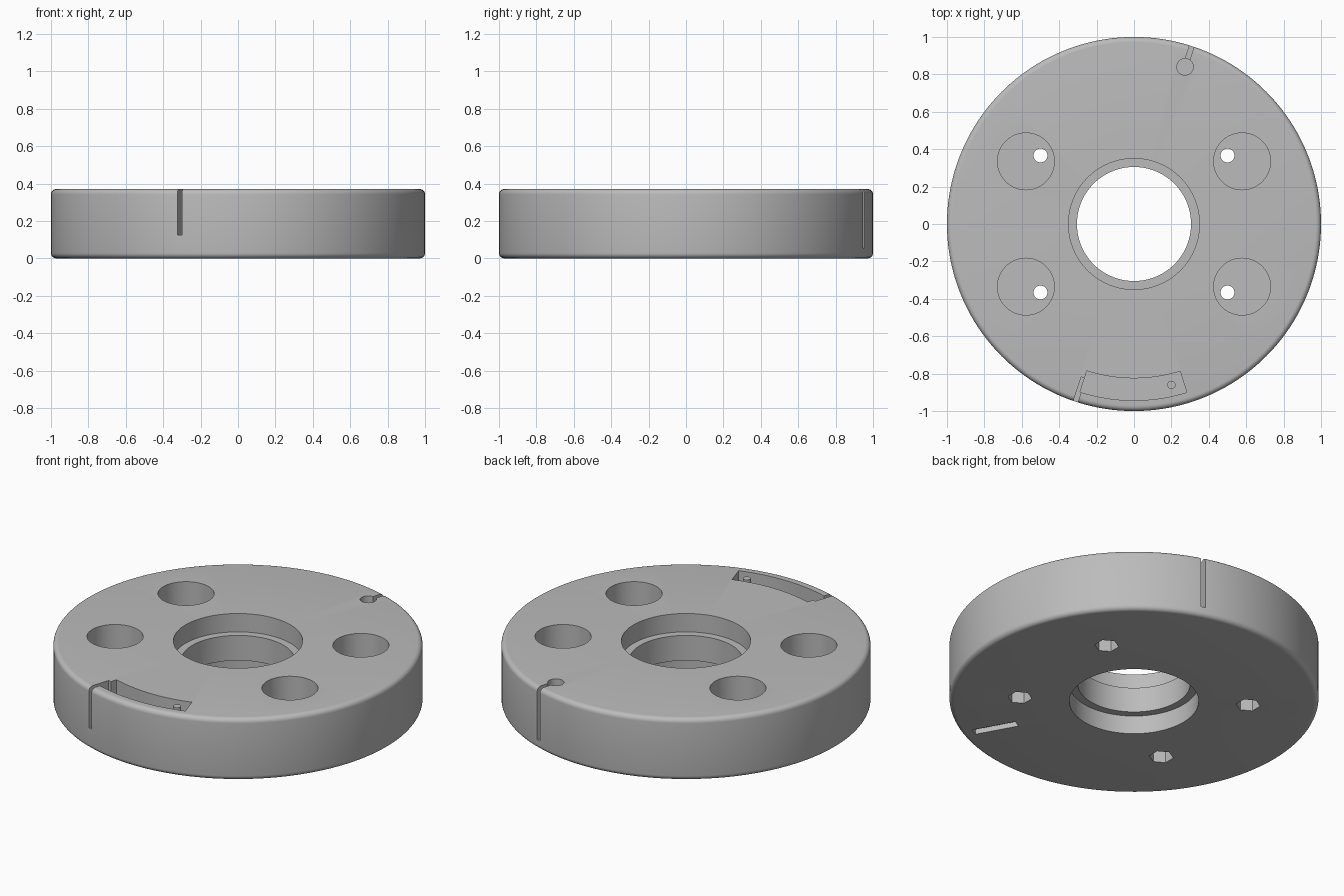
import bpy, bmesh, math
from mathutils import Vector

cube = bpy.data.objects.get("Cube")
if cube:
    bpy.data.objects.remove(cube, do_unlink=True)

HEIGHT = 0.37
TOP = HEIGHT + 0.1
SEGMENTS = 160

grey = bpy.data.materials.new("plain grey")
grey.use_nodes = True
colour = (0.5, 0.5, 0.5, 1)
grey.diffuse_color = colour
grey.node_tree.nodes["Principled BSDF"].inputs["Base Color"].default_value = colour


def make_object(name, bm):
    bmesh.ops.recalc_face_normals(bm, faces=bm.faces)
    mesh = bpy.data.meshes.new(name)
    bm.to_mesh(mesh)
    bm.free()
    mesh.materials.append(grey)
    obj = bpy.data.objects.new(name, mesh)
    bpy.context.collection.objects.link(obj)
    return obj


def prism(name, outline, low, high):
    """Extrude a flat outline from one height to another."""
    bm = bmesh.new()
    face = bm.faces.new([bm.verts.new((x, y, low)) for x, y in outline])
    made = bmesh.ops.extrude_face_region(bm, geom=[face])["geom"]
    verts = [v for v in made if isinstance(v, bmesh.types.BMVert)]
    bmesh.ops.translate(bm, verts=verts, vec=(0, 0, high - low))
    return make_object(name, bm)


def polar(radius, degrees):
    a = math.radians(degrees)
    return Vector((radius * math.cos(a), radius * math.sin(a)))


def polygon(centre, radius, sides, turn=0):
    return [Vector(centre) + polar(radius, turn + 360 * i / sides) for i in range(sides)]


def radial_bar(degrees, inner, outer, width):
    side = polar(width / 2, degrees + 90)
    a, b = polar(inner, degrees), polar(outer, degrees)
    return [a - side, b - side, b + side, a + side]


def arc_band(start, end, inner, outer, steps=24):
    angles = [start + (end - start) * i / steps for i in range(steps + 1)]
    return [polar(outer, a) for a in angles] + [polar(inner, a) for a in reversed(angles)]


# Turned ring: rounded rim, bore with a central lip between two recesses
ROUND = 0.028
profile = [(0.35, 0), (0.35, 0.11), (0.305, 0.11),
           (0.305, 0.26), (0.35, 0.26), (0.35, HEIGHT)]
for z, start in ((HEIGHT - ROUND, 90), (ROUND, 0)):
    for i in range(7):
        profile.append(tuple(Vector((1 - ROUND, z)) + polar(ROUND, start - 15 * i)))

bm = bmesh.new()
loops = []
for s in range(SEGMENTS):
    loops.append([bm.verts.new((*polar(r, 360 * s / SEGMENTS), z)) for r, z in profile])
for s in range(SEGMENTS):
    a, b = loops[s], loops[(s + 1) % SEGMENTS]
    for i in range(len(profile)):
        j = (i + 1) % len(profile)
        bm.faces.new((a[i], a[j], b[j], b[i]))
ring = make_object("ring_body", bm)

# Four round wells, each with an off-centre bolt hole and a hexagonal nut recess
cutters = []
for sx in (-1, 1):
    for sy in (-1, 1):
        well = (0.578 * sx, 0.335 * sy)
        bolt = (0.5 * sx, 0.366 * sy)
        cutters += [
            prism("well_cutter", polygon(well, 0.152, 64), 0.12, TOP),
            prism("bolt_cutter", polygon(bolt, 0.037, 32), -0.1, 0.2),
            prism("nut_cutter", polygon(bolt, 0.066, 6, 30), -0.1, 0.08),
        ]

# Curved pocket with its wire slot, back hole with its slot, underside slot
cutters += [
    prism("pocket_cutter", arc_band(-107.8, -72.6, 0.825, 0.943), 0.11, TOP),
    prism("front_slot_cutter", radial_bar(-108.2, 0.865, 1.1, 0.025), 0.125, TOP),
    prism("back_hole_cutter", polygon(polar(0.883, 72), 0.044, 40), 0.045, TOP),
    prism("back_slot_cutter", radial_bar(72, 0.88, 1.1, 0.025), 0.055, TOP),
    prism("underside_cutter", radial_bar(-61, 0.68, 0.93, 0.05), -0.1, 0.03),
]

bpy.context.view_layer.objects.active = ring
for cutter in cutters:
    mod = ring.modifiers.new(cutter.name, "BOOLEAN")
    mod.operation = "DIFFERENCE"
    mod.solver = "EXACT"
    mod.object = cutter
    bpy.ops.object.modifier_apply(modifier=mod.name)
    bpy.data.objects.remove(cutter, do_unlink=True)

# Small post standing in the pocket
post = prism("pocket_post", polygon((0.2, -0.86), 0.022, 32), 0.1, 0.362)

# Smooth curved walls, crisp edges
for obj in (ring, post):
    bpy.ops.object.select_all(action="DESELECT")
    obj.select_set(True)
    bpy.context.view_layer.objects.active = obj
    bpy.ops.object.shade_smooth_by_angle(angle=math.radians(30))
